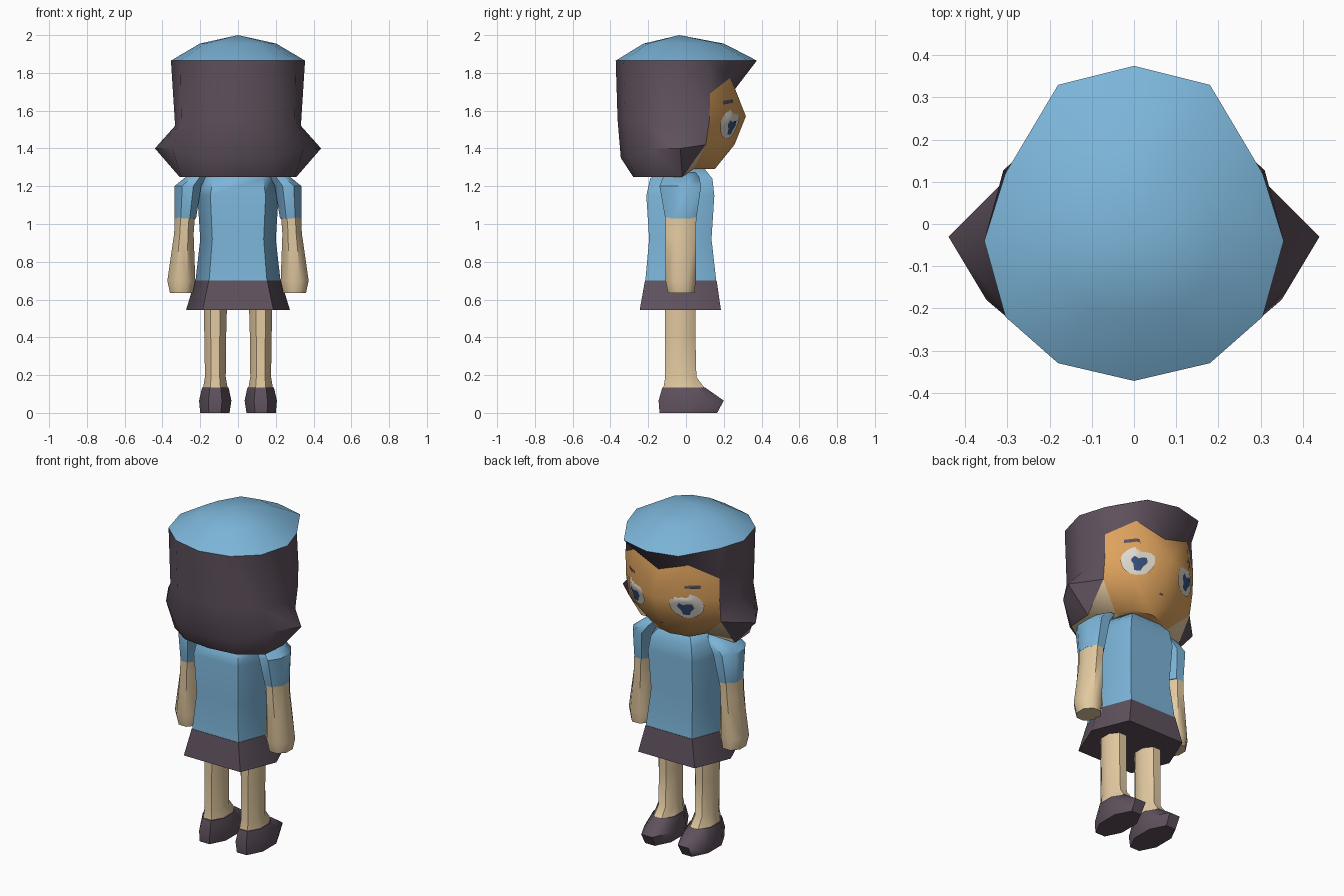
import bpy, bmesh, math
from mathutils import Vector
from mathutils.bvhtree import BVHTree

if "Cube" in bpy.data.objects:
    bpy.data.objects.remove(bpy.data.objects["Cube"])


def material(name, rgb):
    m = bpy.data.materials.new(name)
    lin = [((c / 255 + 0.055) / 1.055) ** 2.4 for c in rgb]
    m.diffuse_color = (*lin, 1)
    m.use_nodes = True
    m.node_tree.nodes["Principled BSDF"].inputs["Base Color"].default_value = m.diffuse_color
    return m


BLUE = material("blue_cloth", (124, 181, 217))
PLUM = material("dark_plum", (95, 81, 93))
SKIN = material("pale_skin", (226, 201, 160))
FACE = material("warm_face", (224, 164, 94))
WHITE = material("eye_white", (222, 216, 204))
IRIS = material("iris_blue", (55, 80, 125))


def build(name, verts, faces, mats, indices=None, mirror=False, angle=50):
    """Mesh from points and faces, optionally doubled across x = 0."""
    bm = bmesh.new()
    for side in ((1, -1) if mirror else (1,)):
        vs = [bm.verts.new((v[0] * side, v[1], v[2])) for v in verts]
        for i, f in enumerate(faces):
            face = bm.faces.new([vs[k] for k in f])
            face.material_index = indices[i] if indices else 0
    bmesh.ops.remove_doubles(bm, verts=bm.verts, dist=0.0005)
    bmesh.ops.recalc_face_normals(bm, faces=bm.faces)
    mesh = bpy.data.meshes.new(name)
    bm.to_mesh(mesh)
    bm.free()
    for m in mats:
        mesh.materials.append(m)
    ob = bpy.data.objects.new(name, mesh)
    bpy.context.collection.objects.link(ob)
    bpy.ops.object.select_all(action='DESELECT')
    ob.select_set(True)
    bpy.context.view_layer.objects.active = ob
    bpy.ops.object.shade_smooth_by_angle(angle=math.radians(angle))
    return ob


def loft(name, rings, mats, bands=None):
    """Closed skin over equal rings; bands gives the material of each band."""
    n = len(rings[0])
    faces, idx = [], []
    for r in range(len(rings) - 1):
        for i in range(n):
            j = (i + 1) % n
            faces.append((r * n + i, r * n + j, (r + 1) * n + j, (r + 1) * n + i))
            idx.append(bands[r] if bands else 0)
    last = (len(rings) - 1) * n
    faces += [tuple(range(n)), tuple(range(last, last + n))]
    idx += [idx[0], idx[-1]]
    return build(name, [p for r in rings for p in r], faces, mats, idx)


def octagon(z, x0, x1, y0, y1):
    k = 1 / math.cos(math.pi / 8)
    return [((x0 + x1) / 2 + (x1 - x0) / 2 * k * math.cos(a),
             (y0 + y1) / 2 + (y1 - y0) / 2 * k * math.sin(a), z)
            for a in [(i + 0.5) * math.pi / 4 for i in range(8)]]


def hexagon(z, x, y0, y1):
    m, w = (y0 + y1) / 2, x * 0.68
    return [(x, m, z), (w, y1, z), (-w, y1, z), (-x, m, z), (-w, y0, z), (w, y0, z)]


# Cap: domed lid over a twelve-sided rim
rim = [(0, -.372), (.18, -.33), (.305, -.22), (.355, -.04), (.305, .12), (.18, .33), (0, .375)]
rim = [(x, y, 1.865) for x, y in rim]
dome = [(x * .57, -.03 + (y + .03) * .57, 1.955) for x, y, z in rim]
n = len(rim)
faces = [(i, i + 1, n + i + 1, n + i) for i in range(n - 1)]
faces += [(n + i, n + i + 1, 2 * n) for i in range(n - 1)]
build("cap", rim + dome + [(0, -.035, 2.0)], faces, [BLUE], mirror=True)

# Hair: back and sides with flared tips, plus the parted fringe
mid = [(0, -.362, 1.55), (.175, -.322, 1.55), (.3, -.21, 1.53), (.333, -.04, 1.52), (.31, .125, 1.56)]
flare = [(0, -.345, 1.35), (.19, -.315, 1.35), (.35, -.18, 1.4), (.44, -.03, 1.4), (.305, .105, 1.42)]
hem = [(0, -.28, 1.25), (.17, -.26, 1.25), (.3, -.17, 1.25), (.31, -.02, 1.25)]
fringe = [(.31, .127, 1.69), (.18, .235, 1.775), (0, .26, 1.715)]
R, M, F, H, G = 0, 7, 12, 17, 21
faces = [(R + i, R + i + 1, M + i + 1, M + i) for i in range(3)]
faces += [(R + 3, R + 4, G), (R + 3, G, M + 4, M + 3)]
faces += [(M + i, M + i + 1, F + i + 1, F + i) for i in range(4)]
faces += [(F + i, F + i + 1, H + i + 1, H + i) for i in range(3)]
faces += [(F + 3, F + 4, H + 3)]
faces += [(R + 4, R + 5, G + 1, G), (R + 5, R + 6, G + 2, G + 1)]
build("hair", rim + mid + flare + hem + fringe, faces, [PLUM], mirror=True)

# Face: from fringe to chin, with pale skin behind the jaw
brow = [(.31, .125, 1.56), (.185, .245, 1.57), (0, .317, 1.57)]
jaw = [(.305, .105, 1.42), (.165, .205, 1.42), (0, .257, 1.42)]
chin = [(.165, .04, 1.29), (.11, .125, 1.29), (0, .152, 1.29)]
under = [(.31, -.02, 1.25), (.3, -.17, 1.25), (.17, -.26, 1.25), (0, -.28, 1.25), (0, -.02, 1.29)]
faces = [(a + i, a + i + 1, a + i + 4, a + i + 3) for a in (0, 3, 6) for i in (0, 1)]
faces += [(9, 10, 11, 16), (6, 9, 12), (9, 16, 12), (12, 16, 13), (13, 16, 14), (14, 16, 15)]
face = build("face", fringe + brow + jaw + chin + under, faces, [FACE, SKIN],
             [0] * 7 + [1] * 5, mirror=True)
tree = BVHTree.FromPolygons([v.co for v in face.data.vertices],
                            [tuple(p.vertices) for p in face.data.polygons])


def decal(name, cx, cz, outline, mat, lift, rings=6):
    """Thin painted patch draped over the face from the outline inwards."""
    pts = [(cx + x * r / rings, cz + z * r / rings)
           for r in range(1, rings + 1) for x, z in outline]
    verts = []
    for x, z in [(cx, cz)] + pts:
        hit = tree.ray_cast(Vector((x, 1, z)), Vector((0, -1, 0)))[0]
        verts.append((x, (hit.y if hit else .15) + lift, z))
    k = len(outline)
    faces = [(0, 1 + i, 1 + (i + 1) % k) for i in range(k)]
    for r in range(rings - 1):
        a, b = 1 + r * k, 1 + (r + 1) * k
        faces += [(a + i, b + i, b + (i + 1) % k, a + (i + 1) % k) for i in range(k)]
    ob = build(name, verts, faces, [mat])
    if ob.data.polygons[0].normal.y < 0:
        ob.data.flip_normals()


oval = [(.083 * math.cos(a), .08 * math.sin(a)) for a in [i * math.pi / 8 for i in range(16)]]
heart = [(.042, .012), (.03, .035), (.008, .022), (-.01, .03), (-.035, .032),
         (-.042, .005), (-.022, -.02), (-.015, -.042), (.018, -.042), (.025, -.012)]
bar = [(.07, -.012), (.07, .008), (.02, .014), (-.03, .014), (-.07, .008), (-.07, -.012), (0, -.012)]
for s, side in ((1, "right"), (-1, "left")):
    decal(side + "_eye_white", s * .166, 1.53, oval, WHITE, .004)
    decal(side + "_iris", s * .166, 1.515, heart, IRIS, .008)
    decal(side + "_eyebrow", s * .165, 1.645, bar, PLUM, .005)
decal("mouth", 0, 1.385, [(.012, -.004), (.012, .004), (-.012, .004), (-.012, -.004)], PLUM, .004, 2)

# Neck, shirt and skirt
loft("neck", [octagon(1.22, -.09, .09, -.11, .08), octagon(1.31, -.09, .09, -.11, .08)], [FACE])
loft("shirt", [hexagon(.7, .225, -.215, .16), hexagon(.92, .2, -.195, .135),
               hexagon(1.15, .215, -.21, .15), hexagon(1.24, .195, -.19, .14),
               hexagon(1.29, .14, -.13, .1)], [BLUE])
loft("skirt", [hexagon(.545, .275, -.245, .185), hexagon(.702, .227, -.217, .162)], [PLUM])

# Limbs, mirrored left and right
for s, side in ((1, "right"), (-1, "left")):
    def rings(rows):
        return [[(s * x, y, z) for x, y, z in octagon(*row)] for row in rows]

    loft(side + "_arm", rings([
        (.635, .24, .36, -.095, .045), (.7, .226, .374, -.108, .052),
        (.95, .235, .338, -.108, .052), (1.035, .228, .335, -.11, .055)]), [SKIN])
    loft(side + "_sleeve", rings([
        (1.03, .222, .336, -.11, .055), (1.2, .195, .337, -.14, .08),
        (1.25, .17, .275, -.12, .07), (1.275, .16, .22, -.09, .05)]), [BLUE])
    loft(side + "_leg", rings([
        (.13, .055, .185, -.12, .1), (.19, .065, .175, -.11, .055),
        (.4, .063, .178, -.11, .05), (.58, .058, .182, -.11, .05)]), [SKIN])
    loft(side + "_shoe", rings([
        (0, .045, .2, -.14, .165), (.065, .035, .206, -.145, .2),
        (.135, .05, .19, -.125, .1)]), [PLUM])
